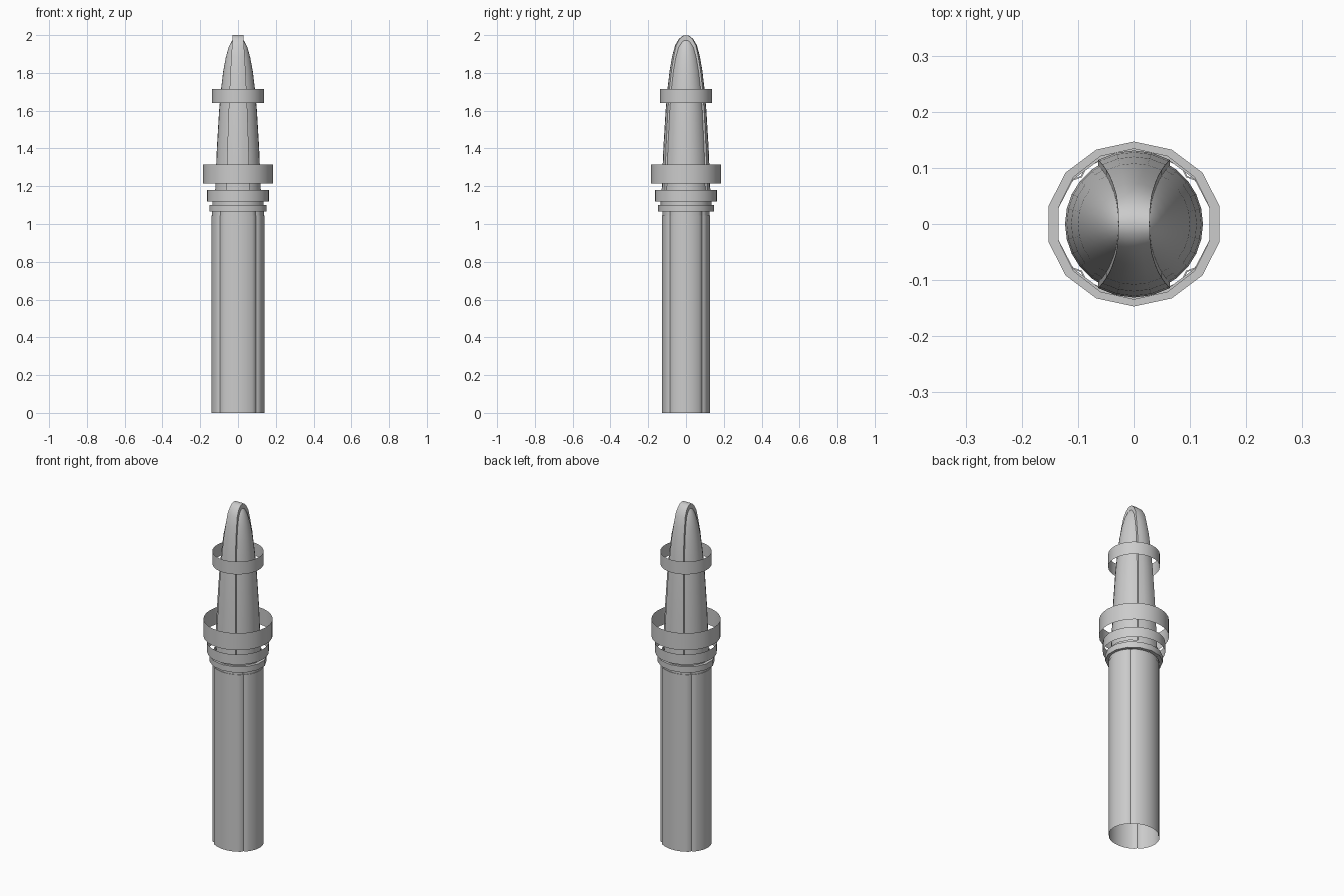
import bpy, bmesh, math

cube = bpy.data.objects.get("Cube")
if cube:
    bpy.data.objects.remove(cube, do_unlink=True)

gray = bpy.data.materials.new("light_gray")
gray.use_nodes = True
color = (0.6, 0.6, 0.6, 1)
gray.diffuse_color = color
gray.node_tree.nodes["Principled BSDF"].inputs["Base Color"].default_value = color


def loft(name, loops, closed=True, sharp=35):
    """Skin a list of equal-length point loops."""
    bm = bmesh.new()
    rows = [[bm.verts.new(p) for p in loop] for loop in loops]
    n = len(rows[0])
    for a, b in zip(rows, rows[1:]):
        for i in range(n if closed else n - 1):
            j = (i + 1) % n
            bm.faces.new((a[i], a[j], b[j], b[i]))
    bmesh.ops.remove_doubles(bm, verts=bm.verts, dist=0.0002)
    mesh = bpy.data.meshes.new(name)
    bm.to_mesh(mesh)
    bm.free()
    obj = bpy.data.objects.new(name, mesh)
    bpy.context.collection.objects.link(obj)
    mesh.materials.append(gray)
    bpy.ops.object.select_all(action="DESELECT")
    obj.select_set(True)
    bpy.context.view_layer.objects.active = obj
    bpy.ops.object.shade_smooth_by_angle(angle=math.radians(sharp))
    return obj


def ellipse(rx, ry, z, sides):
    step = math.tau / sides
    return [(rx * math.sin(-i * step), ry * math.cos(i * step), z) for i in range(sides)]


# Open tube with four shallow diagonal grooves and a stepped top lip
def tube_loop(z, inset=0):
    points = []
    sides = 56
    for i in range(sides):
        a = math.tau * i / sides
        groove = 0.007 if i % 14 == 7 else 0
        points.append(((0.141 - inset - groove) * math.cos(a),
                       (0.128 - inset - groove) * math.sin(a), z))
    return points


loft("lower_tube", [tube_loop(0), tube_loop(1.045), tube_loop(1.045, 0.003),
                    tube_loop(1.065, 0.003)])

# Flange and the low collar rising from its inner edge
flange = [(0.138, 0.128, 1.065), (0.156, 0.147, 1.065),
          (0.156, 0.147, 1.1), (0.138, 0.134, 1.1), (0.138, 0.134, 1.12)]
loft("flange", [ellipse(rx, ry, z, 14) for rx, ry, z in flange])

# Thin open bands around the nose
for name, radius, low, high in (("lower_band", 0.165, 1.12, 1.18),
                                ("middle_band", 0.185, 1.215, 1.315),
                                ("upper_band", 0.137, 1.64, 1.715)):
    loft(name, [ellipse(radius, radius, z, 28) for z in (low, high)])

# Tapered nose: radius and height
profile = [(0.123, 1.1), (0.12, 1.2), (0.112, 1.4), (0.1, 1.6), (0.089, 1.72),
           (0.078, 1.81), (0.065, 1.88), (0.05, 1.935), (0.033, 1.968),
           (0.016, 1.984), (0, 1.988)]
loft("nose", [ellipse(r, r, z, 28) for r, z in profile])


# Raised strip running over the nose from front to back
def strip_loop(side, r, z):
    half = 0.028 + 0.036 * min(1, r / 0.123) ** 2.5
    outer = r + 0.008 * min(1, r / 0.05)
    top = z + 0.012 * max(0, (z - 1.6) / 0.388)
    loop = []
    for k in (-1, -0.5, 0, 0.5, 1):
        x = half * k
        bend = math.sqrt(max(0, outer ** 2 - x * x)) if r > 0.06 else outer * (1 - 0.1 * k * k)
        loop.append((x, side * bend, top))
    edge_y = max(0, abs(loop[0][1]) - 0.012)
    edge_z = top - 0.03 * max(0, (z - 1.8) / 0.188)
    return [(-half, side * edge_y, edge_z)] + loop + [(half, side * edge_y, edge_z)]


arch = [strip_loop(-1, r, z) for r, z in profile]
arch += [strip_loop(1, r, z) for r, z in reversed(profile[:-1])]
loft("nose_strip", arch, closed=False)
